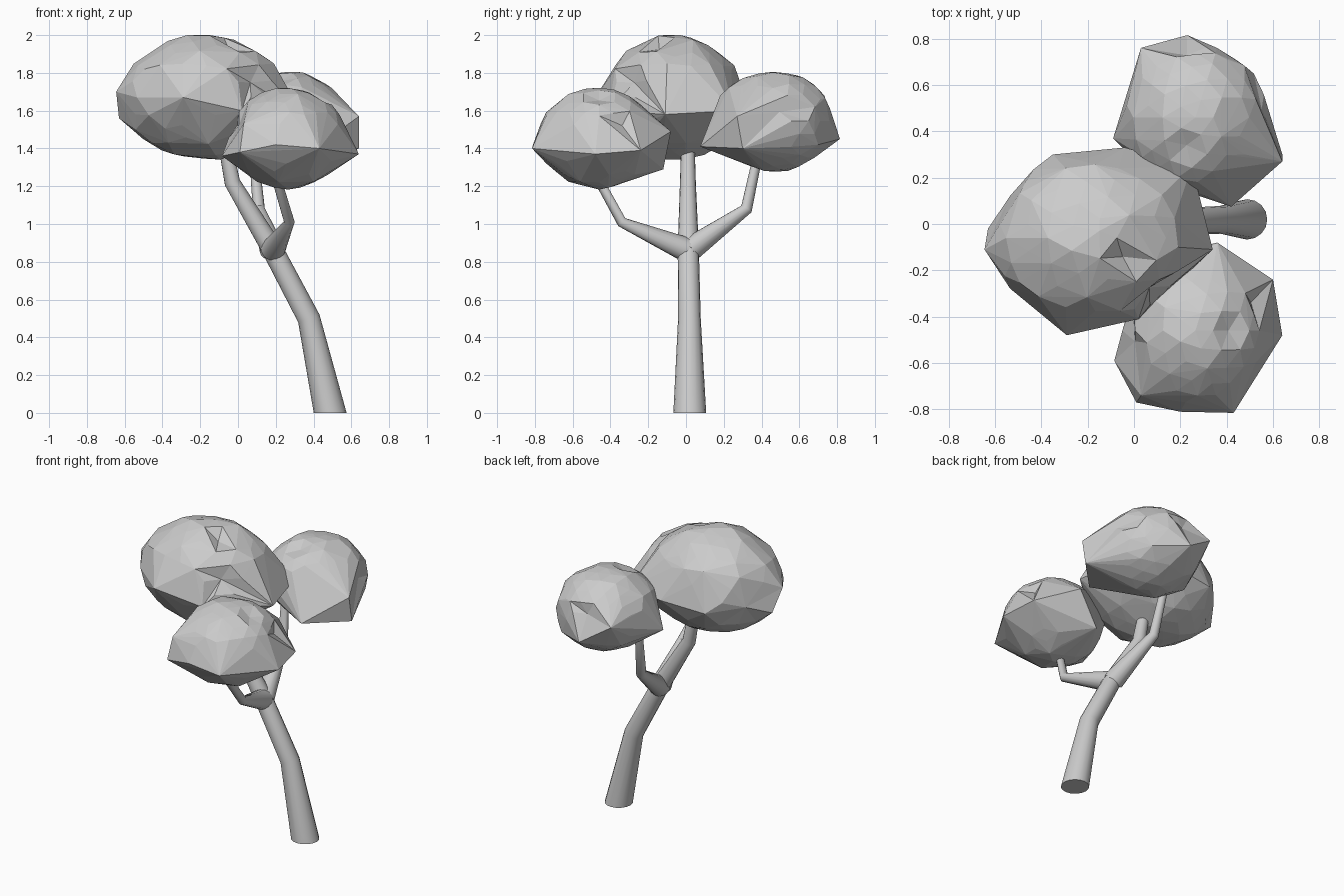
import bpy, bmesh, random
from mathutils import Vector

if "Cube" in bpy.data.objects:
    bpy.data.objects.remove(bpy.data.objects["Cube"])

random.seed(4)


def finish(bm, name):
    bmesh.ops.recalc_face_normals(bm, faces=bm.faces)
    me = bpy.data.meshes.new(name)
    bm.to_mesh(me)
    bm.free()
    ob = bpy.data.objects.new(name, me)
    bpy.context.collection.objects.link(ob)
    return ob


def limb(name, path, sides=16, flat_base=False):
    """Tapered tube through (x, y, z, radius) points."""
    bm = bmesh.new()
    pts = [Vector(p[:3]) for p in path]
    rings = []
    for i, p in enumerate(path):
        a = (pts[i] - pts[i - 1]).normalized() if i else Vector()
        b = (pts[i + 1] - pts[i]).normalized() if i < len(pts) - 1 else Vector()
        d = Vector((0, 0, 1)) if flat_base and i == 0 else (a + b).normalized()
        rot = Vector((0, 0, 1)).rotation_difference(d).to_matrix().to_4x4()
        ring = bmesh.ops.create_circle(bm, segments=sides, radius=p[3])["verts"]
        for v in ring:
            v.co = rot @ v.co + pts[i]
        rings.append(ring)
    for r, s in zip(rings, rings[1:]):
        for k in range(sides):
            n = (k + 1) % sides
            bm.faces.new((r[k], r[n], s[n], s[k]))
    bm.faces.new(rings[0])
    bm.faces.new(rings[-1])
    ob = finish(bm, name)
    bpy.ops.object.select_all(action="DESELECT")
    bpy.context.view_layer.objects.active = ob
    ob.select_set(True)
    bpy.ops.object.shade_smooth_by_angle(angle=0.7)


def foliage(name, centre, radii, spikes, dents):
    """Faceted ellipsoid wrapped over outlying corners, then dented."""
    c, r = Vector(centre), Vector(radii)
    src = bmesh.new()
    bmesh.ops.create_icosphere(src, subdivisions=3, radius=1)
    pts = [c + v.co * r * random.uniform(0.95, 1.02) for v in src.verts]
    src.free()
    bm = bmesh.new()
    for p in pts + [Vector(s) for s in spikes]:
        bm.verts.new(p)
    out = bmesh.ops.convex_hull(bm, input=bm.verts[:])
    loose = {g for g in out["geom_interior"] + out["geom_unused"]
             if isinstance(g, bmesh.types.BMVert)}
    bmesh.ops.delete(bm, geom=list(loose), context="VERTS")
    for t in dents:
        v = min(bm.verts, key=lambda w: (w.co - Vector(t)).length)
        v.co = c + (v.co - c) * 0.88
    finish(bm, name)


# Leaning trunk and two side branches
limb("trunk", [(0.488, 0.02, 0, 0.087), (0.375, 0.018, 0.5, 0.06),
               (0.18, 0.012, 0.87, 0.056), (-0.03, 0.01, 1.22, 0.042),
               (-0.08, 0.01, 1.48, 0.034)], flat_base=True)
limb("front_branch", [(0.185, 0.0, 0.865, 0.066), (0.272, -0.34, 1.01, 0.028),
                      (0.18, -0.51, 1.32, 0.024)])
limb("back_branch", [(0.18, 0.02, 0.865, 0.066), (0.11, 0.32, 1.08, 0.032),
                     (0.085, 0.38, 1.36, 0.025)])

# Leaf clumps
foliage("top_foliage", (-0.18, -0.06, 1.67), (0.43, 0.365, 0.335),
        [(-0.645, -0.11, 1.7), (-0.63, -0.02, 1.56), (-0.58, 0.15, 1.62),
         (-0.35, 0.3, 1.6), (-0.04, 0.33, 1.62), (0.25, 0.25, 1.6),
         (0.34, -0.11, 1.58), (-0.29, -0.48, 1.67), (-0.48, -0.3, 1.58),
         (0.02, -0.41, 1.6), (-0.15, -0.03, 2.0), (0.19, -0.1, 1.85)],
        [(0.02, -0.12, 1.95), (-0.6, 0.05, 1.65), (0.1, -0.3, 1.75)])
foliage("front_foliage", (0.265, -0.46, 1.455), (0.31, 0.32, 0.268),
        [(-0.085, -0.59, 1.36), (0.01, -0.77, 1.38), (0.03, -0.74, 1.53),
         (0.2, -0.81, 1.42), (0.43, -0.815, 1.4), (0.64, -0.48, 1.37),
         (0.6, -0.24, 1.39), (0.36, -0.08, 1.49), (0.2, -0.12, 1.29)],
        [(0.42, -0.45, 1.65), (0.6, -0.36, 1.45), (0.03, -0.55, 1.5)])
foliage("back_foliage", (0.265, 0.46, 1.545), (0.31, 0.32, 0.268),
        [(-0.09, 0.37, 1.45), (0.03, 0.76, 1.58), (0.23, 0.815, 1.45),
         (0.44, 0.7, 1.42), (0.4, 0.71, 1.66), (0.59, 0.5, 1.6),
         (0.64, 0.27, 1.57), (0.42, 0.075, 1.41), (0.64, 0.3, 1.4)],
        [(0.27, 0.32, 1.8), (0.2, 0.78, 1.65), (0.6, 0.45, 1.5)])
